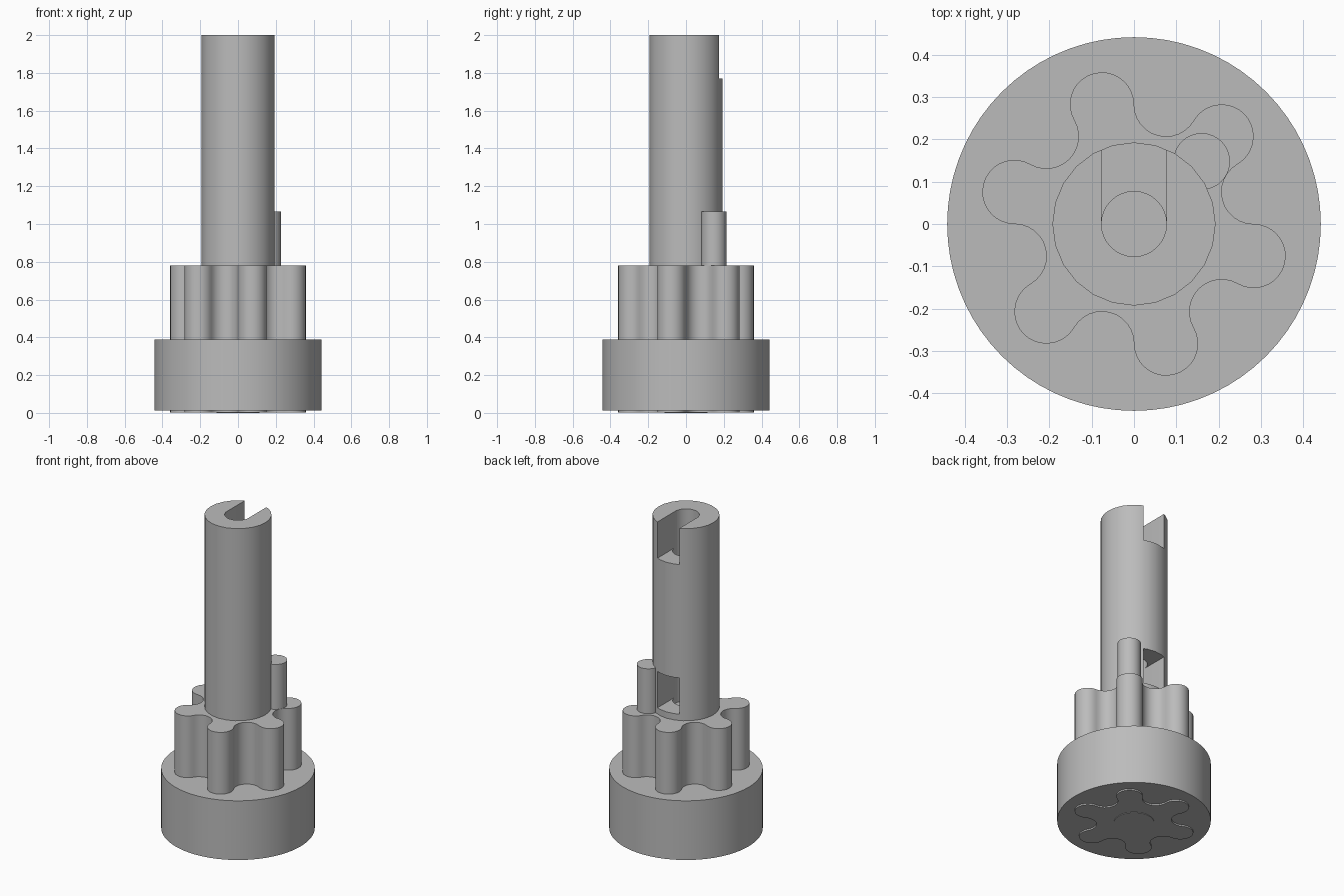
import bpy, bmesh, math
from math import cos, sin, radians, pi

cube = bpy.data.objects.get("Cube")
if cube:
    bpy.data.objects.remove(cube, do_unlink=True)

grey = bpy.data.materials.new("plain grey")
grey.use_nodes = True
colour = (0.5, 0.5, 0.5, 1)
grey.diffuse_color = colour
grey.node_tree.nodes["Principled BSDF"].inputs["Base Color"].default_value = colour


def prism(name, outline, z0, z1):
    """Extrude a closed outline from z0 to z1."""
    bm = bmesh.new()
    face = bm.faces.new([bm.verts.new((x, y, z0)) for x, y in outline])
    top = bmesh.ops.extrude_face_region(bm, geom=[face])["geom"]
    for v in top:
        if isinstance(v, bmesh.types.BMVert):
            v.co.z = z1
    bmesh.ops.recalc_face_normals(bm, faces=bm.faces)
    mesh = bpy.data.meshes.new(name)
    bm.to_mesh(mesh)
    bm.free()
    mesh.materials.append(grey)
    obj = bpy.data.objects.new(name, mesh)
    bpy.context.collection.objects.link(obj)
    return obj


def arc(cx, cy, r, start, end, steps):
    return [(cx + r * cos(start + (end - start) * i / steps),
             cy + r * sin(start + (end - start) * i / steps)) for i in range(steps)]


def circle(r, steps, cx=0, cy=0):
    return arc(cx, cy, r, 0, 2 * pi, steps)


def select_only(obj):
    bpy.ops.object.select_all(action="DESELECT")
    obj.select_set(True)
    bpy.context.view_layer.objects.active = obj


def cut(obj, cutter):
    cutter.hide_render = True
    mod = obj.modifiers.new("cut", "BOOLEAN")
    mod.operation = "DIFFERENCE"
    mod.solver = "EXACT"
    mod.object = cutter
    select_only(obj)
    bpy.ops.object.modifier_apply(modifier=mod.name)
    bpy.data.objects.remove(cutter, do_unlink=True)


# Six-lobed rotor: tangent tip and valley arcs of equal radius
pitch = 0.293
lobe_r = pitch * sin(radians(15))
rotor_outline = []
for k in range(6):
    a = radians(45 + 60 * k)
    b = a + radians(30)
    s = radians(105)
    rotor_outline += arc(pitch * cos(a), pitch * sin(a), lobe_r, a - s, a + s, 18)
    rotor_outline += arc(pitch * cos(b), pitch * sin(b), lobe_r, b - s + 2 * pi, b + s, 12)

base = prism("base_ring", circle(0.442, 72), 0.012, 0.388)
rotor = prism("lobed_rotor", rotor_outline, 0.003, 0.78)
journal = prism("lower_journal", circle(0.115, 32), 0, 0.1)
pin = prism("drive_pin", circle(0.067, 32, 0.16, 0.148), 0.7, 1.065)
shaft = prism("shaft", circle(0.193, 24), 0.7, 2)

# Central bore and the two slots opening to the back
cut(shaft, prism("bore_cutter", circle(0.077, 32), 0.75, 2.1))
for low, high in ((0.82, 1.05), (1.77, 2.1)):
    w = 0.0765
    cut(shaft, prism("slot_cutter", [(-w, 0), (w, 0), (w, 0.3), (-w, 0.3)], low, high))

for part in (base, rotor, journal, pin, shaft):
    select_only(part)
    bpy.ops.object.shade_smooth_by_angle(angle=radians(30))
